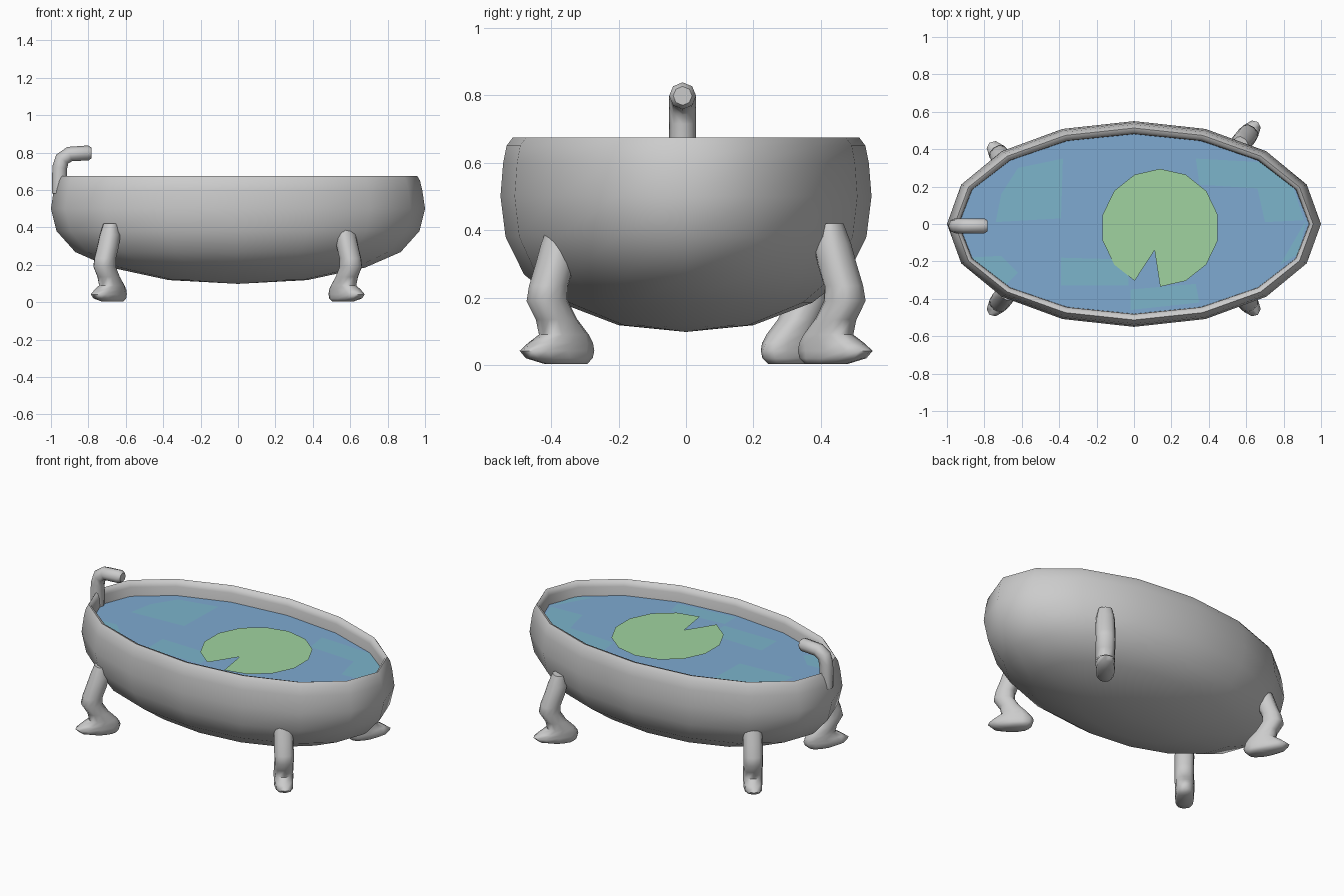
import bpy
from math import sin, cos, pi, radians, hypot

if "Cube" in bpy.data.objects:
    bpy.data.objects.remove(bpy.data.objects["Cube"])


def colour(name, rgb):
    m = bpy.data.materials.new(name)
    m.diffuse_color = (*rgb, 1)
    m.use_nodes = True
    m.node_tree.nodes["Principled BSDF"].inputs["Base Color"].default_value = m.diffuse_color
    return m


def make(name, verts, faces, mat=None, smooth=None):
    me = bpy.data.meshes.new(name)
    me.from_pydata(verts, [], faces)
    ob = bpy.data.objects.new(name, me)
    bpy.context.collection.objects.link(ob)
    if mat:
        me.materials.append(mat)
    if smooth:
        bpy.ops.object.select_all(action='DESELECT')
        ob.select_set(True)
        bpy.context.view_layer.objects.active = ob
        bpy.ops.object.shade_smooth_by_angle(angle=radians(smooth))
    return ob


def bridge(rings, n):
    """Quads between successive rings of n vertices."""
    return [(r * n + i, r * n + (i + 1) % n, (r + 1) * n + (i + 1) % n, (r + 1) * n + i)
            for r in range(rings - 1) for i in range(n)]


def oval(a, b, z, n=16):
    return [(a * cos(2 * pi * i / n), b * sin(2 * pi * i / n), z) for i in range(n)]


# Tub shell: half-egg outside, rolled rim, inner wall
profile = [(.37, .20, .118), (.68, .375, .185), (.87, .48, .268), (.97, .535, .38),
           (1, .55, .5), (.985, .542, .6), (.973, .532, .65), (.958, .513, .675),
           (.946, .492, .668), (.938, .482, .64), (.935, .48, .57), (.92, .47, .5)]
verts = [p for a, b, z in profile for p in oval(a, b, z)]
faces = bridge(len(profile), 16)
pole = len(verts)
verts.append((0, 0, .098))
faces += [(pole, (i + 1) % 16, i) for i in range(16)]
make("tub", verts, faces, smooth=60)

# Water surface and its lighter reflections
blue = colour("water_blue", (.21, .40, .64))
teal = colour("water_teal", (.20, .46, .60))
green = colour("pad_green", (.35, .65, .35))
WATER = .585
make("water", oval(.94, .483, WATER), [tuple(range(16))], blue)
patches = [
    [(-.74, .01), (-.39, .03), (-.38, .35), (-.62, .30), (-.71, .16)],
    [(.35, .21), (.66, .19), (.70, .01), (.91, .02), (.85, .2), (.70, .33), (.33, .35)],
    [(-.39, -.33), (-.03, -.33), (-.03, -.19), (-.39, -.18)],
    [(-.02, -.46), (.35, -.42), (.33, -.32), (-.02, -.35)],
    [(-.89, -.18), (-.69, -.33), (-.62, -.26), (-.71, -.17)],
    [(.78, -.22), (.88, -.16), (.92, .02)],
]
pv, pf = [], []
for p in patches:
    pf.append(tuple(range(len(pv), len(pv) + len(p))))
    pv += [(x, y, WATER + .002) for x, y in p]
make("water_reflections", pv, pf, teal)

# Lily pad: 14-sided disc with a notch
pad = [(.14 + .315 * cos(2 * pi * i / 14 - pi / 2), -.02 + .315 * sin(2 * pi * i / 14 - pi / 2), .595)
       for i in range(14)] + [(.11, -.14, .595)]
make("lily_pad", pad, [tuple(range(15))], green)

# Tap: bent pipe over the left end
cu = bpy.data.curves.new("tap", 'CURVE')
cu.dimensions = '3D'
cu.bevel_depth = .04
cu.bevel_resolution = 2
cu.use_fill_caps = True
path = [(-.955, .58, 1), (-.953, .72, 1), (-.94, .765, 1), (-.90, .792, 1), (-.80, .798, 1), (-.782, .798, .7)]
sp = cu.splines.new('POLY')
sp.points.add(len(path) - 1)
for pt, (x, z, r) in zip(sp.points, path):
    pt.co = (x, -.01, z, 1)
    pt.radius = r
bpy.context.collection.objects.link(bpy.data.objects.new("tap", cu))

# Clawfoot legs: stacked rounded sections (inner u, outer u, half width, z)
sections = [(-.03, .11, .04, .003), (-.05, .18, .053, .02), (-.058, .205, .053, .042),
            (-.05, .17, .055, .065), (-.03, .125, .055, .09), (.015, .135, .055, .135),
            (.05, .17, .055, .19), (.05, .16, .055, .235), (.025, .135, .055, .30),
            (.01, .115, .053, .36), (.02, .09, .04, .42)]
N = 12
D = (.62 / hypot(.62, .78), .78 / hypot(.62, .78))


def soft(t):
    return abs(t) ** .8 * (1 if t > 0 else -1)


def leg(name, hx, hy):
    sx, sy = (1 if hx > 0 else -1), (1 if hy > 0 else -1)
    v = []
    for u0, u1, w, z in sections:
        for i in range(N):
            t = 2 * pi * i / N
            u = (u0 + u1) / 2 + (u1 - u0) / 2 * soft(cos(t))
            s = w * soft(sin(t))
            v.append((hx + sx * (u * D[0] - s * D[1]), hy + sy * (u * D[1] + s * D[0]), z))
    k = len(sections)
    f = bridge(k, N) + [tuple(reversed(range(N))), tuple(range((k - 1) * N, k * N))]
    if sx * sy < 0:
        f = [tuple(reversed(q)) for q in f]
    make(name, v, f, smooth=60)


leg("front_right_leg", .535, -.325)
leg("back_right_leg", .535, .385)
leg("front_left_leg", -.645, -.325)
leg("back_left_leg", -.645, .275)
